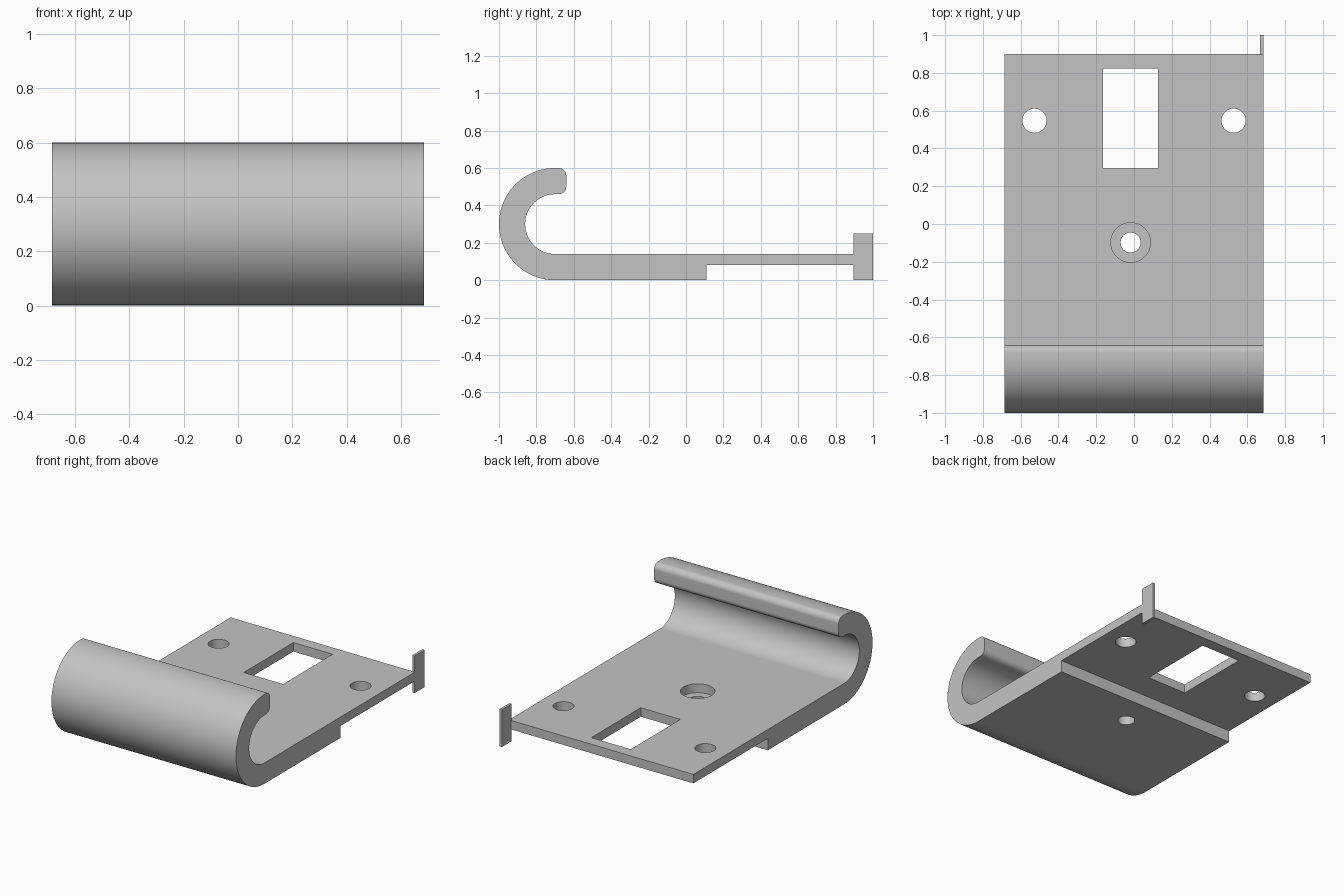
import bpy, bmesh, math

if "Cube" in bpy.data.objects:
    bpy.data.objects.remove(bpy.data.objects["Cube"], do_unlink=True)

HALF_W = 0.685      # half width of the bracket
T = 0.14            # sheet thickness
R = 0.30            # outer hook radius
HOOK_Y = -0.70      # hook centre

grey = bpy.data.materials.new("plain_grey")
grey.use_nodes = True
colour = (0.55, 0.55, 0.55, 1)
grey.diffuse_color = colour
grey.node_tree.nodes["Principled BSDF"].inputs["Base Color"].default_value = colour


def finish(name, bm):
    bmesh.ops.recalc_face_normals(bm, faces=bm.faces)
    mesh = bpy.data.meshes.new(name)
    bm.to_mesh(mesh)
    bm.free()
    mesh.materials.append(grey)
    obj = bpy.data.objects.new(name, mesh)
    bpy.context.collection.objects.link(obj)
    return obj


def box(name, x, y, z):
    bm = bmesh.new()
    bmesh.ops.create_cube(bm, size=1)
    for v in bm.verts:
        v.co = [(a + b) / 2 + c * (b - a) for c, (a, b) in zip(v.co, (x, y, z))]
    return finish(name, bm)


def cylinder(name, x, y, r, z0, z1):
    bm = bmesh.new()
    bmesh.ops.create_cone(bm, cap_ends=True, segments=48, radius1=r, radius2=r, depth=z1 - z0)
    bmesh.ops.translate(bm, vec=(x, y, (z0 + z1) / 2), verts=bm.verts)
    return finish(name, bm)


def arc(cy, cz, r, start, end, steps):
    angles = [math.radians(start + (end - start) * i / steps) for i in range(steps + 1)]
    return [(cy + r * math.cos(a), cz + r * math.sin(a)) for a in angles]


# Side profile: stepped plate, outer curl, rounded tip, inner curl
TIP, F = -0.64, 0.04
profile = [(0.90, T), (0.90, 0.08), (0.11, 0.08), (0.11, 0)]
profile += arc(HOOK_Y, R, R, 270, 90, 48)
profile += arc(TIP - F, 2 * R - F, F, 90, 0, 8)
profile += arc(TIP - F, 2 * R - T + F, F, 0, -90, 8)
profile += arc(HOOK_Y, R, R - T, 90, 270, 48)

bm = bmesh.new()
side = bm.faces.new([bm.verts.new((-HALF_W, y, z)) for y, z in profile])
ext = bmesh.ops.extrude_face_region(bm, geom=[side], use_keep_orig=True)
bmesh.ops.translate(bm, vec=(2 * HALF_W, 0, 0),
                    verts=[g for g in ext["geom"] if isinstance(g, bmesh.types.BMVert)])
bracket = finish("hooked_bracket", bm)

# Openings: two screw holes, a slot and a counterbored hole
cutters = [cylinder("screw_hole_cutter", s * 0.527, 0.547, 0.064, -0.1, 0.3) for s in (-1, 1)]
cutters += [
    box("slot_cutter", (-0.165, 0.128), (0.297, 0.822), (-0.1, 0.3)),
    cylinder("centre_hole_cutter", -0.018, -0.098, 0.053, -0.1, 0.3),
    cylinder("counterbore_cutter", -0.018, -0.098, 0.105, 0.08, 0.3),
]
bpy.context.view_layer.objects.active = bracket
for cutter in cutters:
    cutter.hide_render = True
    mod = bracket.modifiers.new("cut", "BOOLEAN")
    mod.operation = "DIFFERENCE"
    mod.solver = "EXACT"
    mod.object = cutter
    bpy.ops.object.modifier_apply(modifier=mod.name)
    bpy.data.objects.remove(cutter, do_unlink=True)

# Smooth the curls and holes, keep the edges sharp
bpy.ops.object.select_all(action="DESELECT")
bracket.select_set(True)
bpy.ops.object.shade_smooth_by_angle(angle=math.radians(30))
weighted = bracket.modifiers.new("weighted_normals", "WEIGHTED_NORMAL")
weighted.keep_sharp = True

# Upright tab at the back left corner
box("corner_tab", (0.668, HALF_W), (0.895, 1.0), (0, 0.25))
